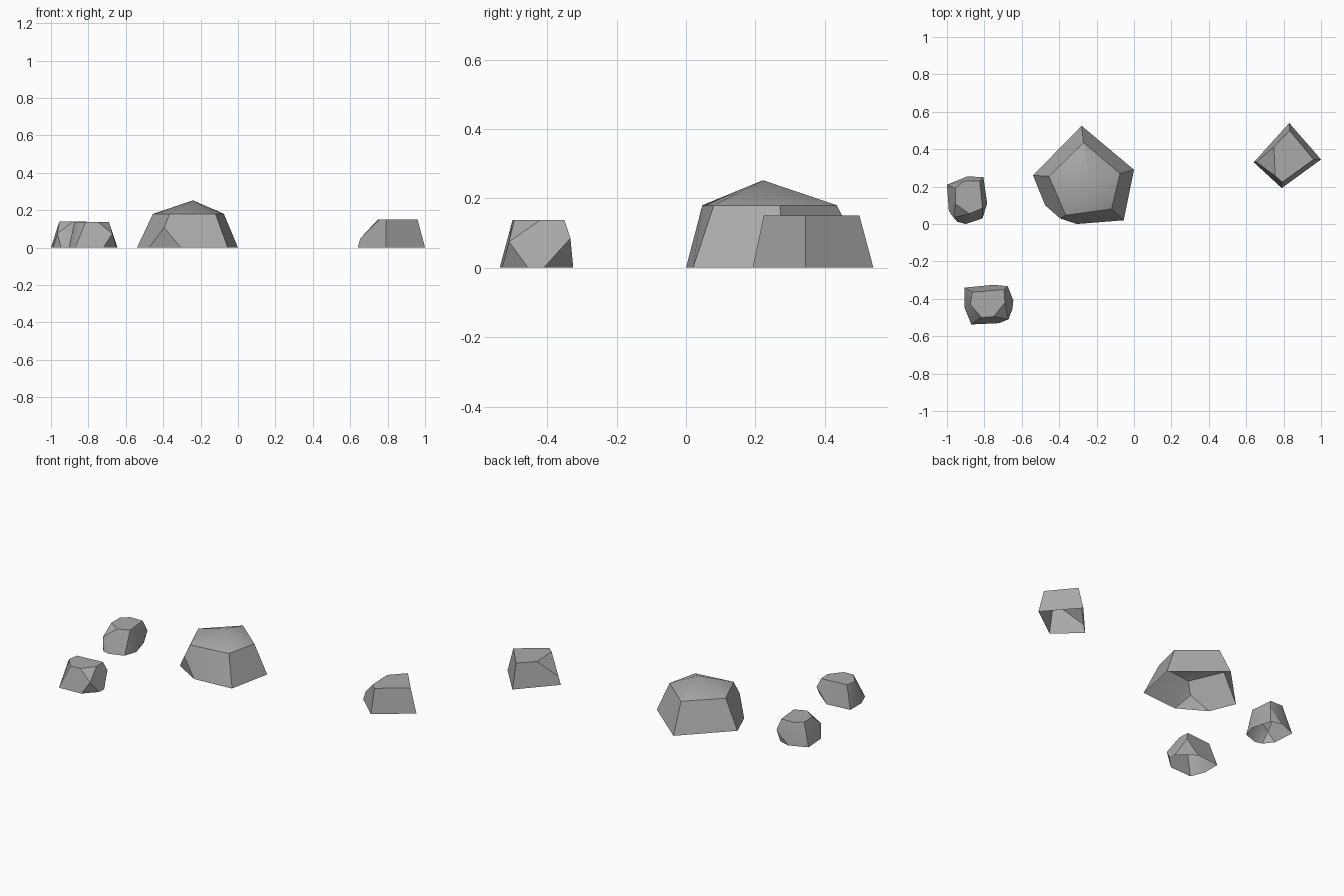
import bpy, bmesh, math

cube = bpy.data.objects.get("Cube")
if cube:
    bpy.data.objects.remove(cube, do_unlink=True)

# One plain stone colour for every rock
stone = bpy.data.materials.new("grey_stone")
stone.use_nodes = True
grey = (0.40, 0.40, 0.40, 1)
stone.diffuse_color = grey
stone.node_tree.nodes["Principled BSDF"].inputs["Base Color"].default_value = grey


def rock(name, top_z, base, top, extra=()):
    """Faceted hollow shell: hull of base ring, top ring and corner cuts, open underneath."""
    bm = bmesh.new()
    points = [(x, y, 0) for x, y in base] + [(x, y, top_z) for x, y in top] + list(extra)
    for p in points:
        bm.verts.new(p)
    hull = bmesh.ops.convex_hull(bm, input=bm.verts)
    unused = {g for g in hull["geom_interior"] + hull["geom_unused"]
              if isinstance(g, bmesh.types.BMVert)}
    bmesh.ops.delete(bm, geom=list(unused), context="VERTS")
    bmesh.ops.recalc_face_normals(bm, faces=bm.faces)
    under = [f for f in bm.faces if f.normal.z < -0.9]
    bmesh.ops.delete(bm, geom=under, context="FACES_ONLY")
    bmesh.ops.dissolve_limit(bm, angle_limit=math.radians(4), verts=bm.verts, edges=bm.edges)
    mesh = bpy.data.meshes.new(name)
    bm.to_mesh(mesh)
    bm.free()
    mesh.materials.append(stone)
    ob = bpy.data.objects.new(name, mesh)
    bpy.context.collection.objects.link(ob)
    bpy.ops.object.select_all(action="DESELECT")
    ob.select_set(True)
    bpy.context.view_layer.objects.active = ob
    bpy.ops.object.shade_smooth_by_angle(angle=math.radians(30))
    return ob


# Large five-sided boulder with a low peak and one cut corner
rock("large_boulder", 0.18,
     base=[(-.54, .26), (-.28, .525), (0, .29), (-.055, .02), (-.305, 0), (-.475, .10)],
     top=[(-.455, .255), (-.27, .435), (-.075, .27), (-.12, .08), (-.365, .047)],
     extra=[(-.395, .03, .107), (-.24, .222, .252)])

# Four-sided block with its top left corner sliced off
rock("square_block", 0.15,
     base=[(.64, .33), (.83, .54), (1.0, .345), (.79, .192)],
     top=[(.748, .413), (.832, .50), (.96, .345), (.793, .224), (.755, .257)],
     extra=[(.655, .332, .05)])

# Small stone beside the boulder
rock("small_stone_back", 0.14,
     base=[(-1, .21), (-.89, .255), (-.82, .235), (-.785, .11), (-.81, .03),
           (-.90, 0), (-.945, .012), (-.99, .07)],
     top=[(-.955, .19), (-.91, .23), (-.825, .23), (-.81, .085), (-.88, .055), (-.955, .107)],
     extra=[(-.805, .25, .075), (-.965, .035, .075)])

# Small stone in front
rock("small_stone_front", 0.137,
     base=[(-.905, -.34), (-.75, -.325), (-.645, -.41), (-.65, -.455),
           (-.72, -.53), (-.87, -.537), (-.905, -.45)],
     top=[(-.865, -.365), (-.695, -.35), (-.69, -.42), (-.75, -.495),
          (-.815, -.50), (-.875, -.43)],
     extra=[(-.672, -.51, .075), (-.675, -.333, .085)])
